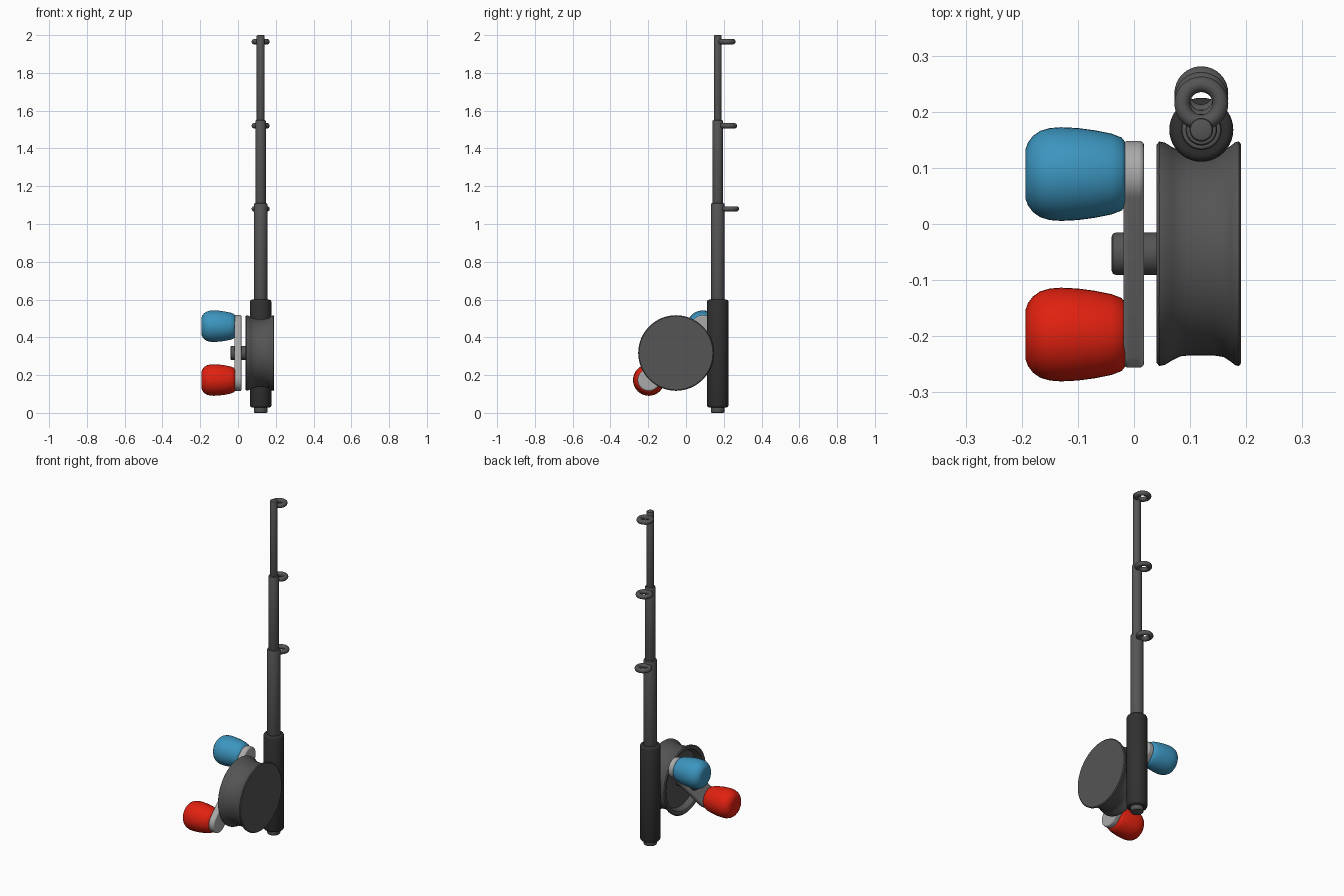
import bpy, bmesh, math
from mathutils import Vector

if "Cube" in bpy.data.objects:
    bpy.data.objects.remove(bpy.data.objects["Cube"])


def material(name, rgb):
    m = bpy.data.materials.new(name)
    m.diffuse_color = (*rgb, 1)
    m.use_nodes = True
    m.node_tree.nodes["Principled BSDF"].inputs["Base Color"].default_value = m.diffuse_color
    return m


DARK = material("dark_grey", (0.09, 0.09, 0.09))
BLACK = material("grip_black", (0.03, 0.03, 0.03))
RED = material("knob_red", (0.75, 0.015, 0.005))
BLUE = material("knob_blue", (0.045, 0.3, 0.52))
ARM = material("arm_grey", (0.4, 0.4, 0.4))


def finish(name, bm, mat):
    bmesh.ops.remove_doubles(bm, verts=bm.verts, dist=1e-5)
    bmesh.ops.recalc_face_normals(bm, faces=bm.faces)
    me = bpy.data.meshes.new(name)
    bm.to_mesh(me)
    bm.free()
    ob = bpy.data.objects.new(name, me)
    bpy.context.collection.objects.link(ob)
    me.materials.append(mat)
    return ob


def smooth(ob, angle=35):
    bpy.ops.object.select_all(action='DESELECT')
    bpy.context.view_layer.objects.active = ob
    ob.select_set(True)
    bpy.ops.object.shade_smooth_by_angle(angle=math.radians(angle))


def lathe(name, profile, origin, axis, mat, steps=40, angle=35):
    """Spin (distance along axis, radius) points around the x or z axis."""
    bm = bmesh.new()
    pts = [(profile[0][0], 0)] + profile + [(profile[-1][0], 0)]
    place = (lambda d, r: (d, r, 0)) if axis == 'X' else (lambda d, r: (r, 0, d))
    o = Vector(origin)
    vs = [bm.verts.new(o + Vector(place(*p))) for p in pts]
    es = [bm.edges.new(pair) for pair in zip(vs, vs[1:])]
    bmesh.ops.spin(bm, geom=vs + es, cent=o, dvec=(0, 0, 0), steps=steps,
                   axis=(1, 0, 0) if axis == 'X' else (0, 0, 1), angle=math.tau)
    ob = finish(name, bm, mat)
    smooth(ob, angle)
    return ob


def rounded(a, b, r, c):
    """Cylinder profile from a to b with softened rims."""
    return [(a, r - c), (a + c * .3, r - c * .3), (a + c, r),
            (b - c, r), (b - c * .3, r - c * .3), (b, r - c)]


# Rod: butt, grip and three telescoping sections
RX, RY = 0.12, 0.168
rod = (RX, RY, 0)
lathe("rod_butt", rounded(0, 0.06, 0.036, 0.006), rod, 'Z', DARK)
lathe("rod_grip", rounded(0.028, 0.6, 0.057, 0.012), rod, 'Z', BLACK, angle=50)
for i, (a, b, r) in enumerate([(0.58, 1.11, 0.036), (1.09, 1.55, 0.028), (1.53, 2.0, 0.021)]):
    lathe(f"rod_section_{i + 1}", rounded(a, b, r, 0.006), rod, 'Z', DARK, 32)

# Line guide rings
for i, (z, y) in enumerate([(1.08, 0.233), (1.52, 0.223), (1.965, 0.215)]):
    bpy.ops.mesh.primitive_torus_add(major_radius=0.034, minor_radius=0.014, major_segments=32,
                                     minor_segments=14, location=(RX, y, z))
    ring = bpy.context.object
    ring.name = f"guide_ring_{i + 1}"
    ring.data.materials.append(DARK)
    smooth(ring, 60)

# Reel spool: grooved rim, flat right face, dished left face
CY, CZ = -0.053, 0.317
spool = [(0.08, 0.165), (0.045, 0.176), (0.04, 0.184), (0.04, 0.194), (0.045, 0.2), (0.055, 0.198),
         (0.068, 0.19), (0.082, 0.183), (0.1, 0.181), (0.14, 0.181), (0.16, 0.184),
         (0.172, 0.192), (0.181, 0.199), (0.187, 0.2), (0.191, 0.195)]
lathe("reel_spool", spool, (0, CY, CZ), 'X', DARK, 64)
lathe("crank_axle", rounded(-0.04, 0.1, 0.038, 0.008), (0, CY, CZ), 'X', DARK)

# Crank arm: rounded-end bar tilted between the two knobs
ends = {"blue": (0.089, 0.459, BLUE), "red": (-0.197, 0.174, RED)}
(y0, z0, _), (y1, z1, _) = ends.values()
tilt = math.atan2(z0 - z1, y0 - y1)
bm = bmesh.new()
n = 20
outline = []
for (y, z), start in (((y0, z0), tilt - math.pi / 2), ((y1, z1), tilt + math.pi / 2)):
    for k in range(n + 1):
        t = start + math.pi * k / n
        outline.append(bm.verts.new((-0.019, y + 0.059 * math.cos(t), z + 0.059 * math.sin(t))))
face = bm.faces.new(outline)
ext = bmesh.ops.extrude_face_region(bm, geom=[face])
bmesh.ops.translate(bm, vec=(0.037, 0, 0),
                    verts=[g for g in ext["geom"] if isinstance(g, bmesh.types.BMVert)])
arm = finish("crank_arm", bm, ARM)
bev = arm.modifiers.new("soft_edges", 'BEVEL')
bev.width, bev.segments = 0.008, 3
smooth(arm, 40)

# Crank knobs
knob = [(-0.193, 0.045), (-0.189, 0.056), (-0.18, 0.068), (-0.167, 0.077), (-0.15, 0.082),
        (-0.13, 0.0835), (-0.1, 0.082), (-0.07, 0.078), (-0.04, 0.072), (-0.022, 0.065),
        (-0.014, 0.055)]
for colour, (y, z, mat) in ends.items():
    lathe(f"crank_knob_{colour}", knob, (0, y, z), 'X', mat, 40, 60)
